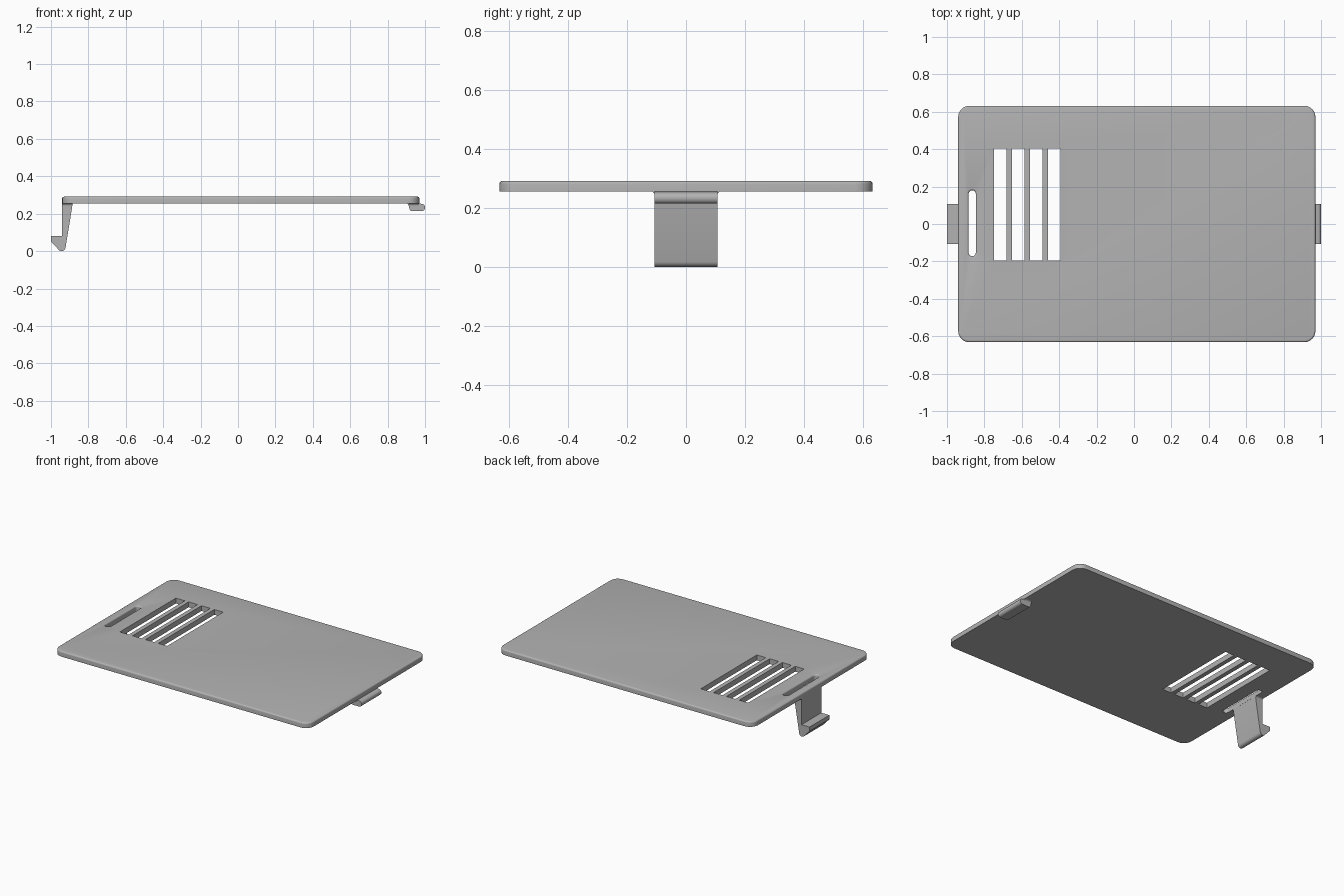
import bpy
import bmesh
from math import cos, sin, pi, radians

cube = bpy.data.objects.get("Cube")
if cube:
    bpy.data.objects.remove(cube, do_unlink=True)

grey = bpy.data.materials.new("light grey plastic")
grey.use_nodes = True
GREY = (0.45, 0.45, 0.45, 1)
grey.diffuse_color = GREY
grey.node_tree.nodes["Principled BSDF"].inputs["Base Color"].default_value = GREY


def loft(name, rings):
    """Closed solid through rings that have equal point counts."""
    bm = bmesh.new()
    loops = [[bm.verts.new(p) for p in ring] for ring in rings]
    n = len(loops[0])
    for a, b in zip(loops, loops[1:]):
        for i in range(n):
            j = (i + 1) % n
            bm.faces.new((a[i], a[j], b[j], b[i]))
    bm.faces.new(loops[0][::-1])
    bm.faces.new(loops[-1])
    bmesh.ops.recalc_face_normals(bm, faces=bm.faces[:])
    mesh = bpy.data.meshes.new(name)
    bm.to_mesh(mesh)
    bm.free()
    mesh.materials.append(grey)
    obj = bpy.data.objects.new(name, mesh)
    bpy.context.collection.objects.link(obj)
    return obj


def arc(cx, cy, r, start, end, steps=6):
    return [(cx + r * cos(radians(start + (end - start) * i / steps)),
             cy + r * sin(radians(start + (end - start) * i / steps)))
            for i in range(steps + 1)]


def rounded_rect(cx, cy, hx, hy, r, z):
    """Ring of a rectangle with round corners at height z."""
    pts = []
    for k, (sx, sy) in enumerate([(1, 1), (-1, 1), (-1, -1), (1, -1)]):
        pts += arc(cx + sx * (hx - r), cy + sy * (hy - r), r, 90 * k, 90 * k + 90)
    return [(x, y, z) for x, y in pts]


def smooth(obj, angle=35):
    bpy.ops.object.select_all(action='DESELECT')
    obj.select_set(True)
    bpy.context.view_layer.objects.active = obj
    bpy.ops.object.shade_smooth_by_angle(angle=radians(angle))


BOTTOM, TOP, EDGE = 0.255, 0.291, 0.01

# Cover plate with a rounded upper rim
rings = [rounded_rect(0.015, 0, 0.955, 0.632, 0.06, BOTTOM)]
for i in range(5):
    a = i / 4 * pi / 2
    inset = EDGE * (1 - cos(a))
    rings.append(rounded_rect(0.015, 0, 0.955 - inset, 0.632 - inset,
                              0.06 - inset, TOP - EDGE + EDGE * sin(a)))
plate = loft("cover_plate", rings)

# Four vent slots
cutters = []
for i in range(4):
    x = -0.715 + 0.096 * i
    cutters.append(loft("vent_cutter", [
        [(x + sx * 0.0335, 0.104 + sy * 0.3, z)
         for sx, sy in [(1, 1), (-1, 1), (-1, -1), (1, -1)]]
        for z in (BOTTOM - 0.05, TOP + 0.05)]))

# Oval slot with a softened upper rim
oval = [rounded_rect(-0.865, 0.004, 0.019, 0.176, 0.0189, BOTTOM - 0.05)]
for i in range(5):
    a = i / 4 * pi / 2
    grow = EDGE * (1 - cos(a))
    oval.append(rounded_rect(-0.865, 0.004, 0.019 + grow, 0.176 + grow,
                             0.0189 + grow, TOP - EDGE + EDGE * sin(a)))
oval.append([(x, y, TOP + 0.05) for x, y, z in oval[-1]])
cutters.append(loft("oval_cutter", oval))

bpy.context.view_layer.objects.active = plate
for cutter in cutters:
    mod = plate.modifiers.new("cut", 'BOOLEAN')
    mod.operation = 'DIFFERENCE'
    mod.solver = 'EXACT'
    mod.object = cutter
    bpy.ops.object.modifier_apply(modifier=mod.name)
    bpy.data.objects.remove(cutter, do_unlink=True)
smooth(plate)


def slab(name, profile, half=0.106):
    """Extrude an x-z profile across y."""
    return loft(name, [[(x, y, z) for x, z in profile] for y in (-half, half)])


# Snap hook: tapering arm with an outward barb and a rounded toe
hook = slab("snap_hook", [(-0.94, BOTTOM + 0.003), (-0.94, 0.08), (-1.0, 0.08), (-1.0, 0.052)]
            + arc(-0.943, 0.021, 0.021, 225, 350, 8)
            + [(-0.89, 0.215), (-0.884, BOTTOM + 0.003)])
smooth(hook)

# Locating tab: rounded tongue with a fillet into the plate
tab = slab("locating_tab", arc(0.897, 0.24, 0.016, 90, 0)
           + arc(0.932, 0.23, 0.016, 180, 270)
           + arc(0.982, 0.232, 0.018, 270, 360)
           + arc(0.982, 0.234, 0.018, 0, 90)
           + [(0.966, BOTTOM + 0.002)])
smooth(tab)

# Fillets where the hook and tab sides meet the plate
for part, x0, x1 in (("hook", -0.94, -0.886), ("tab", 0.915, 0.966)):
    for side, label in ((1, "left"), (-1, "right")):
        section = arc(0.121, 0.24, 0.016, 180, 90) + [(0.1, 0.256), (0.1, 0.24)]
        fillet = loft(f"{part}_fillet_{label}",
                      [[(x, side * y, z) for y, z in section] for x in (x0, x1)])
        smooth(fillet)
